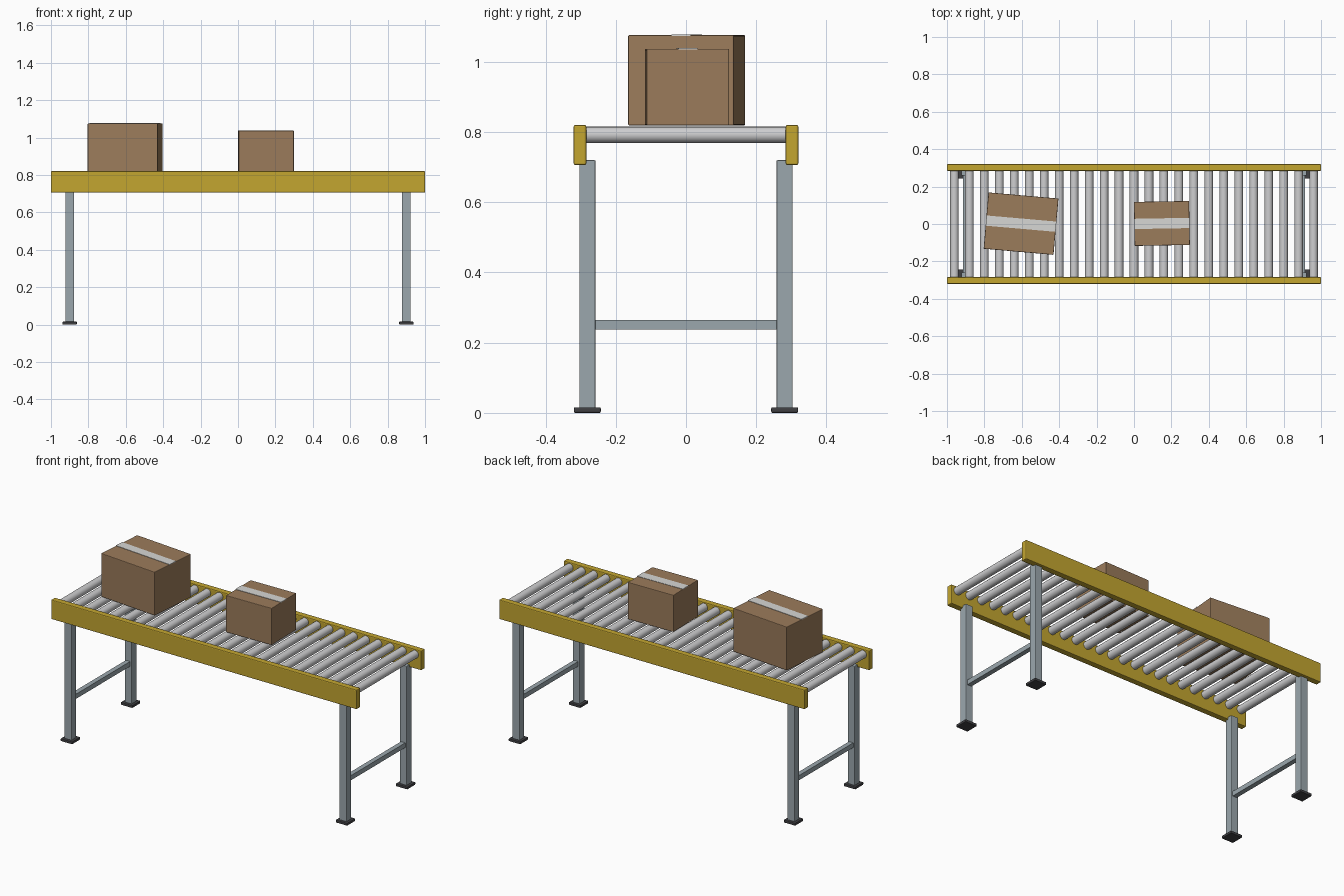
import bpy
from math import radians
from mathutils import Matrix

cube = bpy.data.objects.get("Cube")
if cube:
    bpy.data.objects.remove(cube, do_unlink=True)


def material(name, color):
    mat = bpy.data.materials.new(name)
    mat.use_nodes = True
    mat.diffuse_color = (*color, 1)
    mat.node_tree.nodes["Principled BSDF"].inputs["Base Color"].default_value = (*color, 1)
    return mat


yellow = material("yellow paint", (0.55, 0.38, 0.03))
steel = material("blue grey steel", (0.33, 0.39, 0.42))
silver = material("silver roller", (0.62, 0.62, 0.63))
rubber = material("dark rubber", (0.05, 0.05, 0.055))
card = material("brown cardboard", (0.33, 0.20, 0.105))
tape = material("pale tape", (0.68, 0.68, 0.66))


def block(name, center, size, mat, bevel=0.0, turn=0.0):
    bpy.ops.mesh.primitive_cube_add(size=1, location=center)
    obj = bpy.context.object
    obj.name = name
    obj.data.transform(Matrix.Diagonal((*size, 1)))
    obj.rotation_euler.z = radians(turn)
    obj.data.materials.append(mat)
    if bevel:
        mod = obj.modifiers.new("edge bevel", "BEVEL")
        mod.width = bevel
        mod.segments = 2
    return obj


# Side rails, legs and feet
for y_side, y_name in ((-1, "front"), (1, "back")):
    block(f"{y_name}_rail", (0, y_side * 0.302, 0.763), (2, 0.036, 0.115), yellow, 0.005)
    for x_side, x_name in ((-1, "right"), (1, "left")):
        x, y = x_side * 0.9, y_side * 0.281
        block(f"{y_name}_{x_name}_leg", (x, y, 0.365), (0.046, 0.046, 0.71), steel, 0.003)
        block(f"{y_name}_{x_name}_foot", (x, y, 0.008), (0.077, 0.077, 0.016), rubber, 0.004)

# Cross braces between each pair of legs
for x_side, x_name in ((-1, "right"), (1, "left")):
    block(f"{x_name}_brace", (x_side * 0.9, 0, 0.251), (0.028, 0.53, 0.028), steel)

# Row of rollers
for i in range(25):
    bpy.ops.mesh.primitive_cylinder_add(vertices=20, radius=0.023, depth=0.575,
                                        location=(-0.96 + 0.08 * i, 0, 0.792),
                                        rotation=(radians(90), 0, 0))
    roller = bpy.context.object
    roller.name = f"roller_{i + 1}"
    roller.data.materials.append(silver)
    bpy.ops.object.shade_smooth_by_angle()


# Taped cartons
def carton(name, x, y, length, depth, height, turn):
    base = 0.819
    block(name, (x, y, base + height / 2), (length, depth, height), card, 0.003, turn)
    block(name + "_tape", (x, y, base + height), (length, 0.055, 0.004), tape, 0, turn)


carton("large_carton", -0.604, 0.002, 0.375, 0.302, 0.257, -5)
carton("small_carton", 0.149, 0.003, 0.295, 0.235, 0.218, 1)
